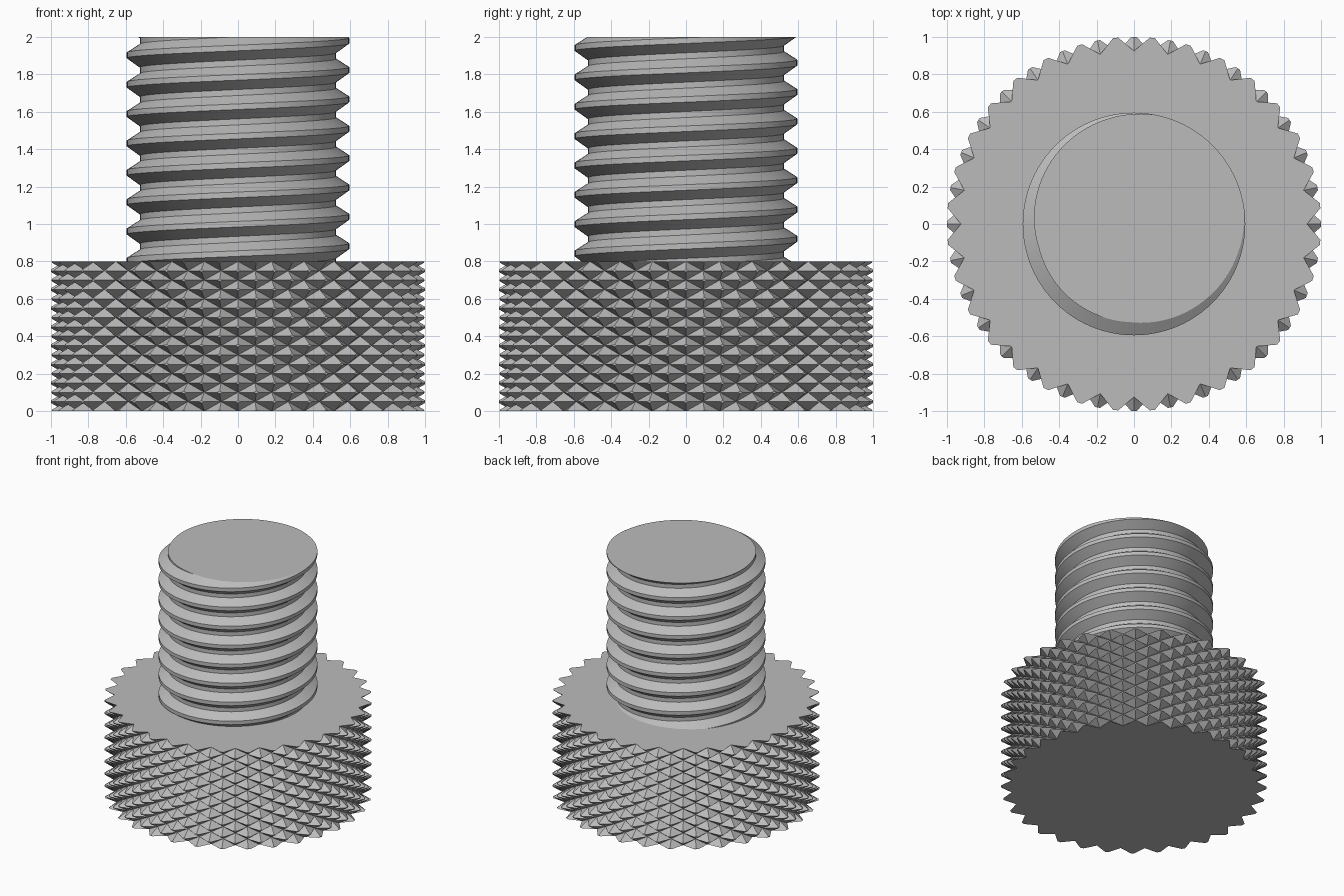
import bpy, bmesh, math
from mathutils import Vector

old = bpy.data.objects.get("Cube")
if old:
    bpy.data.objects.remove(old, do_unlink=True)

steel = bpy.data.materials.new("plain_grey")
steel.use_nodes = True
steel.diffuse_color = (0.5, 0.5, 0.5, 1)
steel.node_tree.nodes["Principled BSDF"].inputs["Base Color"].default_value = (0.5, 0.5, 0.5, 1)


def polar(r, angle, z):
    return Vector((r * math.cos(angle), r * math.sin(angle), z))


def trim_and_cap(bm, low, high):
    """Weld the skin, cut it flat at both heights and close the ends."""
    bmesh.ops.remove_doubles(bm, verts=bm.verts, dist=1e-5)
    for z, up in ((low, -1), (high, 1)):
        bmesh.ops.bisect_plane(bm, geom=bm.verts[:] + bm.edges[:] + bm.faces[:], dist=1e-5,
                               plane_co=(0, 0, z), plane_no=(0, 0, up), clear_outer=True)
    bmesh.ops.remove_doubles(bm, verts=bm.verts, dist=1e-5)
    rim = [e for e in bm.edges if e.is_boundary]
    bmesh.ops.holes_fill(bm, edges=rim, sides=0)
    bmesh.ops.recalc_face_normals(bm, faces=bm.faces)


def finish(bm, name):
    mesh = bpy.data.meshes.new(name)
    bm.to_mesh(mesh)
    bm.free()
    mesh.materials.append(steel)
    obj = bpy.data.objects.new(name, mesh)
    bpy.context.collection.objects.link(obj)
    return obj


# Knurled head: staggered rows of blunt diamond pyramids
HEAD_H, TEETH, ROWS = 0.8, 32, 16
ROOT, TIP, BLUNT = 0.925, 1.0, 0.14
half_w = math.pi / TEETH
half_h = HEAD_H / ROWS
corners = ((1, 0), (0, 1), (-1, 0), (0, -1))
bm = bmesh.new()
for row in range(ROWS + 1):
    for tooth in range(TEETH):
        angle = (2 * tooth + (row + 1) % 2) * half_w
        z = row * half_h
        base, top = [[bm.verts.new(polar(r, angle + a * half_w * s, z + h * half_h * s))
                      for a, h in corners] for r, s in ((ROOT, 1), (TIP, BLUNT))]
        bm.faces.new(top)
        for i in range(4):
            j = (i + 1) % 4
            bm.faces.new((base[i], base[j], top[j], top[i]))
trim_and_cap(bm, 0, HEAD_H)
finish(bm, "knurled_head")

# Threaded shaft: profile (radius, height) swept along a right-handed helix
PITCH, STEPS, TURNS, TOP = 0.157, 96, 11, 2.0
MAJOR, MINOR = 0.595, 0.525
profile = [(MAJOR, -0.015), (MAJOR, 0.015), (MINOR, 0.06), (MINOR, 0.092), (MAJOR, PITCH - 0.015)]
# the crest meets the end face an eighth of a turn round from +x
start = TOP - PITCH * (TURNS - 1 + 1 / 8)
bm = bmesh.new()
previous = None
for step in range(TURNS * STEPS + 1):
    turn = step / STEPS
    ring = [bm.verts.new(polar(r, 2 * math.pi * (step % STEPS) / STEPS, start + PITCH * turn + h))
            for r, h in profile]
    if previous:
        for i in range(len(profile) - 1):
            bm.faces.new((previous[i], ring[i], ring[i + 1], previous[i + 1]))
    previous = ring
trim_and_cap(bm, HEAD_H - 0.02, TOP)
shaft = finish(bm, "threaded_shaft")

bpy.ops.object.select_all(action="DESELECT")
shaft.select_set(True)
bpy.context.view_layer.objects.active = shaft
bpy.ops.object.shade_smooth_by_angle(angle=math.radians(25))
